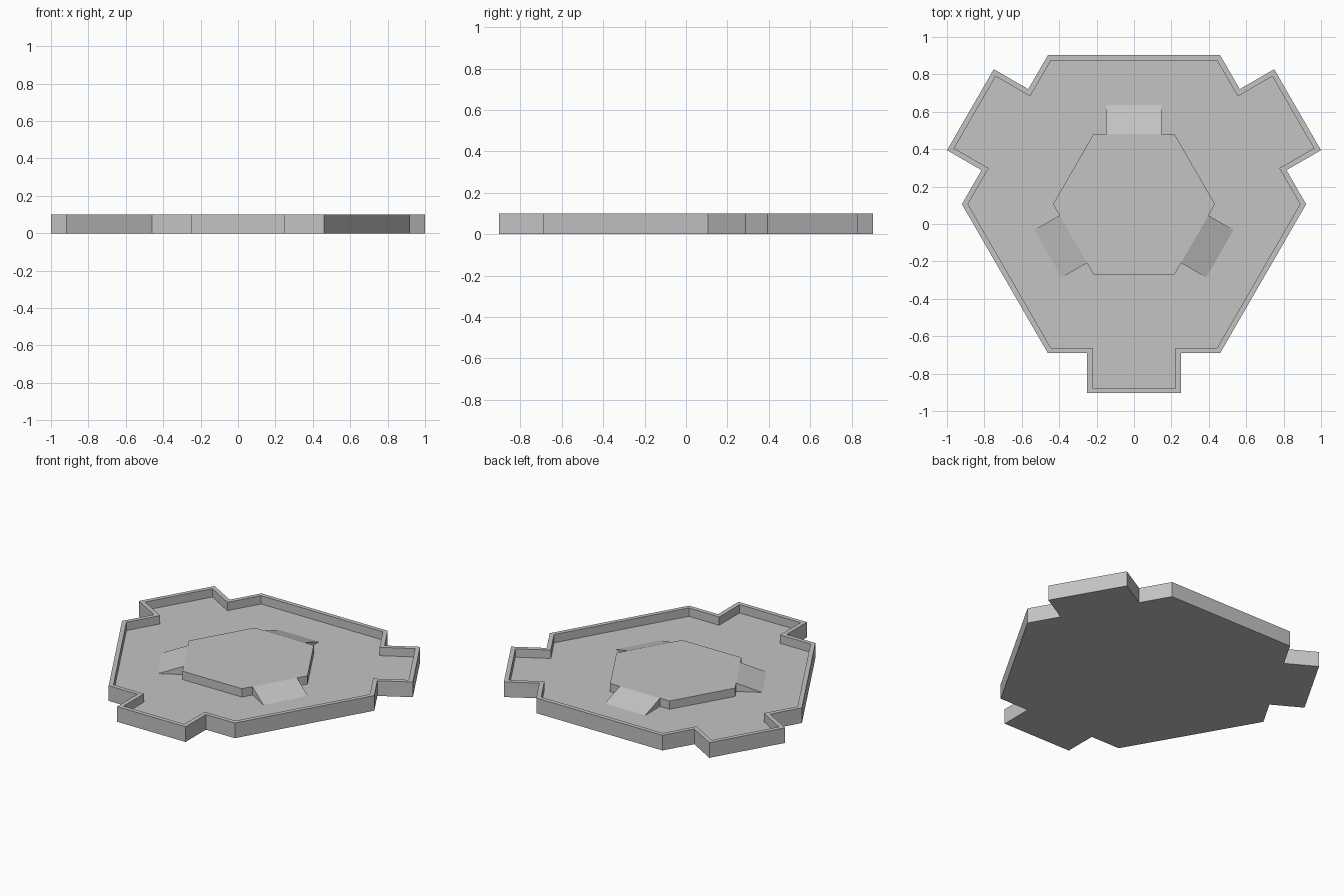
import bpy
import bmesh
import math
from mathutils import Matrix, Vector

if "Cube" in bpy.data.objects:
    bpy.data.objects.remove(bpy.data.objects["Cube"], do_unlink=True)

CENTRE = Vector((0, 0.106, 0))
HEIGHT, FLOOR = 0.1, 0.045      # rim top and tray floor
APOTHEM, TAB_REACH, TAB_HALF = 0.797, 1.01, 0.25
WALL = 0.028
HEX_APOTHEM = 0.375             # raised platform
RAMP_RUN, RAMP_HALF = 0.155, 0.147

grey = bpy.data.materials.new("plain grey")
grey.use_nodes = True
grey.diffuse_color = (0.55, 0.55, 0.55, 1)
grey.node_tree.nodes["Principled BSDF"].inputs["Base Color"].default_value = grey.diffuse_color


def turn(point, degrees):
    return Matrix.Rotation(math.radians(degrees), 3, 'Z') @ Vector(point)


def finish(name, bm):
    bmesh.ops.recalc_face_normals(bm, faces=bm.faces)
    mesh = bpy.data.meshes.new(name)
    bm.to_mesh(mesh)
    bm.free()
    mesh.materials.append(grey)
    obj = bpy.data.objects.new(name, mesh)
    obj.location = CENTRE
    bpy.context.collection.objects.link(obj)
    return obj


def ring(bm, points, z):
    return [bm.verts.new((p.x, p.y, z)) for p in points]


def bridge(bm, a, b):
    for i in range(len(a)):
        j = (i + 1) % len(a)
        bm.faces.new((a[i], a[j], b[j], b[i]))


def tray_outline(inset):
    # Hexagon with a square tab on every other side
    a, d, w = APOTHEM - inset, TAB_REACH - inset, TAB_HALF - inset
    c = a / math.sqrt(3)
    side = [(-c, -a, 0), (-w, -a, 0), (-w, -d, 0), (w, -d, 0), (w, -a, 0), (c, -a, 0)]
    return [turn(p, k * 120) for k in range(3) for p in side]


# Walled tray
bm = bmesh.new()
outer, inner = tray_outline(0), tray_outline(WALL)
loops = [ring(bm, outer, 0), ring(bm, outer, HEIGHT),
         ring(bm, inner, HEIGHT), ring(bm, inner, FLOOR)]
for low, high in zip(loops, loops[1:]):
    bridge(bm, low, high)
bm.faces.new(loops[0])
bm.faces.new(loops[-1])
finish("tray", bm)

# Raised hexagonal platform
bm = bmesh.new()
radius = HEX_APOTHEM / math.cos(math.pi / 6)
hexagon = [turn((radius, 0, 0), k * 60) for k in range(6)]
base, top = ring(bm, hexagon, FLOOR), ring(bm, hexagon, HEIGHT)
bridge(bm, base, top)
bm.faces.new(top)
bm.faces.new(base)
finish("platform", bm)

# Three wedge ramps leading up to the platform
for number in range(3):
    bm = bmesh.new()
    near, far = HEX_APOTHEM, HEX_APOTHEM + RAMP_RUN
    profile = [(near, FLOOR), (far, FLOOR), (near, HEIGHT)]
    sides = [[bm.verts.new(turn((x, y, z), number * 120)) for y, z in profile]
             for x in (-RAMP_HALF, RAMP_HALF)]
    bridge(bm, *sides)
    for side in sides:
        bm.faces.new(side)
    finish(f"ramp_{number + 1}", bm)
